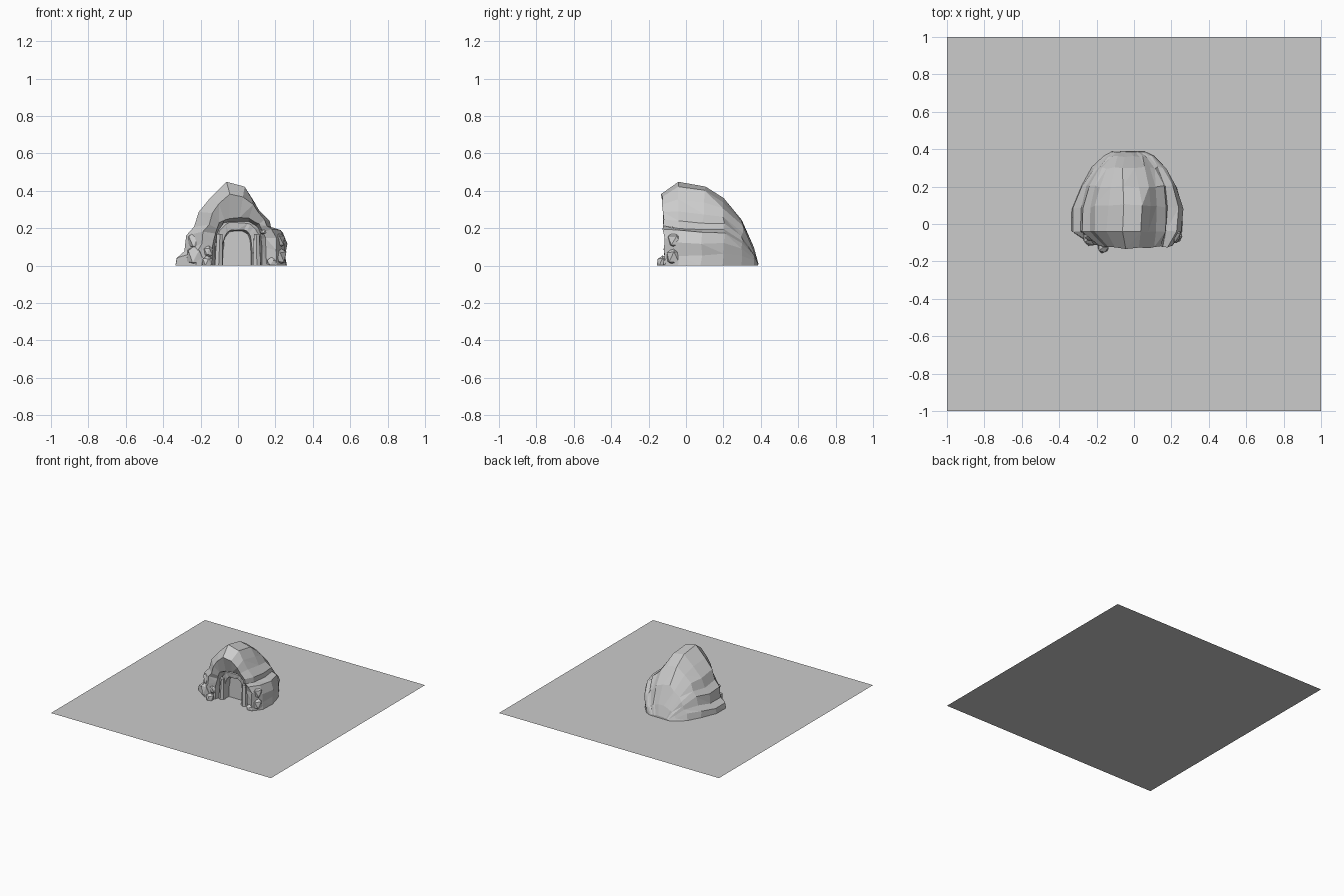
import bpy, bmesh, math, random
from mathutils import Vector

if "Cube" in bpy.data.objects:
    bpy.data.objects.remove(bpy.data.objects["Cube"])

random.seed(4)

# Craggy unit silhouette of the hill, left foot over the peak to right foot
CRAG = [(-1, 0), (-.98, .09), (-.84, .17), (-.81, .36), (-.66, .46), (-.58, .64),
        (-.36, .82), (-.08, 1), (.25, .95), (.40, .80), (.53, .65), (.70, .54),
        (.72, .45), (.90, .42), (1, .28), (.97, .12), (1, 0)]
N = len(CRAG)


def round_arch(i):
    # straight jambs with a rounded head
    a = math.pi * i / (N - 1)
    c, s = -math.cos(a), math.sin(a)
    p = 0.55
    return (math.copysign(abs(c) ** p, c), s ** p if 0 < i < N - 1 else 0)


def finish(bm, name):
    bmesh.ops.recalc_face_normals(bm, faces=bm.faces)
    me = bpy.data.meshes.new(name)
    bm.to_mesh(me)
    bm.free()
    ob = bpy.data.objects.new(name, me)
    bpy.context.collection.objects.link(ob)
    return ob


def section(bm, left, right, height, y_foot, y_top, crag, jitter):
    # one arch-shaped rib; crag blends round arch (0) to craggy outline (1)
    cx, hw, ring = (left + right) / 2, (right - left) / 2, []
    for i in range(N):
        (ax, az), (bx, bz) = round_arch(i), CRAG[i]
        u, v = ax + (bx - ax) * crag, az + (bz - az) * crag
        r = lambda: random.uniform(-jitter, jitter)
        z = v * height + (r() if 0 < i < N - 1 else 0)
        ring.append(bm.verts.new((cx + u * hw + r(),
                                  y_foot + (y_top - y_foot) * v + r(), max(z, 0))))
    return ring


# Ground slab
bm = bmesh.new()
bmesh.ops.create_grid(bm, x_segments=1, y_segments=1, size=1)
finish(bm, "ground_sheet")

# Cave hill: back wall of the cave, mouth, brow, crown, then the sloping back
RIBS = [  # left, right, height, y_foot, y_top, crag, jitter
    (-.080, .070, .185, .000, .000, 0, .002),
    (-.085, .078, .192, -.050, -.050, 0, .003),
    (-.115, .118, .230, -.060, -.055, 0, .004),
    (-.125, .130, .238, -.040, -.040, 0, .003),
    (-.140, .150, .258, -.095, -.095, .1, .006),
    (-.220, .205, .385, -.110, -.130, .7, .005),
    (-.335, .255, .445, -.040, -.040, 1, .003),
    (-.330, .265, .420, .080, .100, 1, .005),
    (-.285, .232, .360, .200, .200, .8, .007),
    (-.220, .170, .240, .300, .300, .7, .007),
    (-.160, .110, .100, .360, .360, .6, .004),
    (-.120, .060, .015, .386, .386, .5, .001),
]
bm = bmesh.new()
rings = [section(bm, *r) for r in RIBS]
for a, b in zip(rings, rings[1:]):
    for i in range(N - 1):
        q = (a[i], a[i + 1], b[i + 1], b[i])
        if (i + rings.index(a)) % 3:
            bm.faces.new(q)
        else:
            bm.faces.new((q[0], q[1], q[2]))
            bm.faces.new((q[0], q[2], q[3]))
bm.faces.new(rings[0])
bm.faces.new(rings[-1])
finish(bm, "cave_hill")


def boulder(name, loc, size):
    # faceted stone cut flat at the ground
    bm = bmesh.new()
    bmesh.ops.create_icosphere(bm, subdivisions=1, radius=1)
    for v in bm.verts:
        k = random.uniform(.85, 1.1)
        v.co = Vector([loc[j] + v.co[j] * size[j] * k for j in range(3)])
        v.co.z = max(v.co.z, 0)
    finish(bm, name)


# Stones stacked beside the entrance
STONES = [((-.165, -.125, .020), (.032, .034, .040)),
          ((-.160, -.095, .075), (.030, .030, .040)),
          ((-.225, -.075, .050), (.060, .045, .070)),
          ((-.225, -.050, .130), (.050, .045, .055)),
          ((.180, -.100, .015), (.035, .028, .030)),
          ((.215, -.065, .045), (.045, .050, .060)),
          ((.205, -.050, .135), (.050, .050, .050)),
          ((.145, -.075, .190), (.028, .035, .035))]
for n, (loc, size) in enumerate(STONES):
    boulder(f"entrance_stone_{n + 1}", loc, size)


# Rough door jambs inside the mouth
for n, x in enumerate((-.100, .100)):
    bm = bmesh.new()
    bmesh.ops.create_cone(bm, cap_ends=True, segments=6, radius1=.024, radius2=.018, depth=.17)
    for v in bm.verts:
        v.co += Vector((x + random.uniform(-.004, .004), -.06, .085))
    finish(bm, f"door_jamb_{n + 1}")
